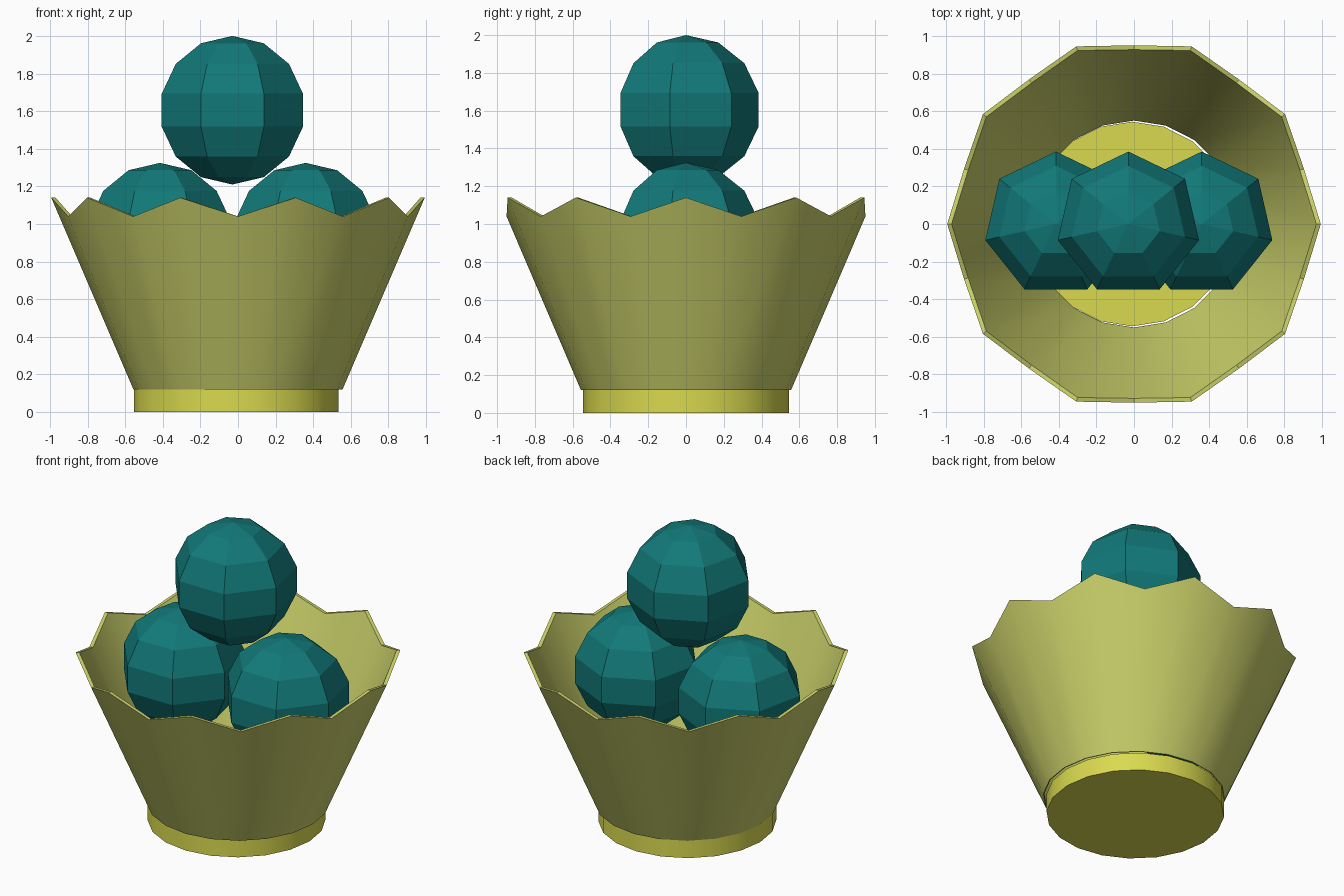
import bpy, bmesh
from math import sin, cos, pi, radians

if "Cube" in bpy.data.objects:
    bpy.data.objects.remove(bpy.data.objects["Cube"])

def material(name, rgb):
    m = bpy.data.materials.new(name)
    m.diffuse_color = (*rgb, 1)
    m.use_nodes = True
    m.node_tree.nodes["Principled BSDF"].inputs["Base Color"].default_value = m.diffuse_color
    return m

TEAL = material("teal", (0.006, 0.19, 0.19))
OLIVE = material("olive", (0.58, 0.62, 0.14))
YELLOW = material("yellow", (0.70, 0.70, 0.08))

def finish(obj, mat, smooth):
    obj.data.materials.append(mat)
    bpy.ops.object.select_all(action='DESELECT')
    obj.select_set(True)
    bpy.context.view_layer.objects.active = obj
    if smooth:
        bpy.ops.object.shade_smooth_by_angle(angle=radians(30))

# Flared bowl with a zigzag rim: 10 peaks, 10 valleys, thin wall
N = 20
bm = bmesh.new()
def ring(peak, valley):
    verts = []
    for i in range(N):
        r, z = valley if i % 2 else peak
        a = 2 * pi * i / N
        verts.append(bm.verts.new((r * cos(a), r * sin(a), z)))
    return verts

rings = [ring((0.556, 0.12), (0.556, 0.12)),
         ring((0.993, 1.14), (0.95, 1.04)),
         ring((0.970, 1.14), (0.927, 1.04)),
         ring((0.550, 0.12), (0.550, 0.12))]
for k in range(4):
    lo, hi = rings[k], rings[(k + 1) % 4]
    for i in range(N):
        j = (i + 1) % N
        bm.faces.new((lo[i], lo[j], hi[j], hi[i]))
bmesh.ops.recalc_face_normals(bm, faces=bm.faces)
mesh = bpy.data.meshes.new("bowl")
bm.to_mesh(mesh)
bm.free()
bowl = bpy.data.objects.new("bowl", mesh)
bpy.context.collection.objects.link(bowl)
finish(bowl, OLIVE, True)

# Base disc, also the floor of the bowl
bpy.ops.mesh.primitive_cylinder_add(vertices=N, radius=0.544, depth=0.12,
                                    location=(-0.01, 0, 0.06))
base = bpy.context.object
base.name = "base_disc"
finish(base, YELLOW, True)

# Three faceted balls, each with a corner pointing along +x
for name, x, z in (("left_ball", -0.415, 0.93),
                   ("right_ball", 0.36, 0.93),
                   ("top_ball", -0.03, 1.605)):
    bpy.ops.mesh.primitive_uv_sphere_add(segments=7, ring_count=7, radius=0.395,
                                         location=(x, 0, z))
    ball = bpy.context.object
    ball.name = name
    finish(ball, TEAL, False)
